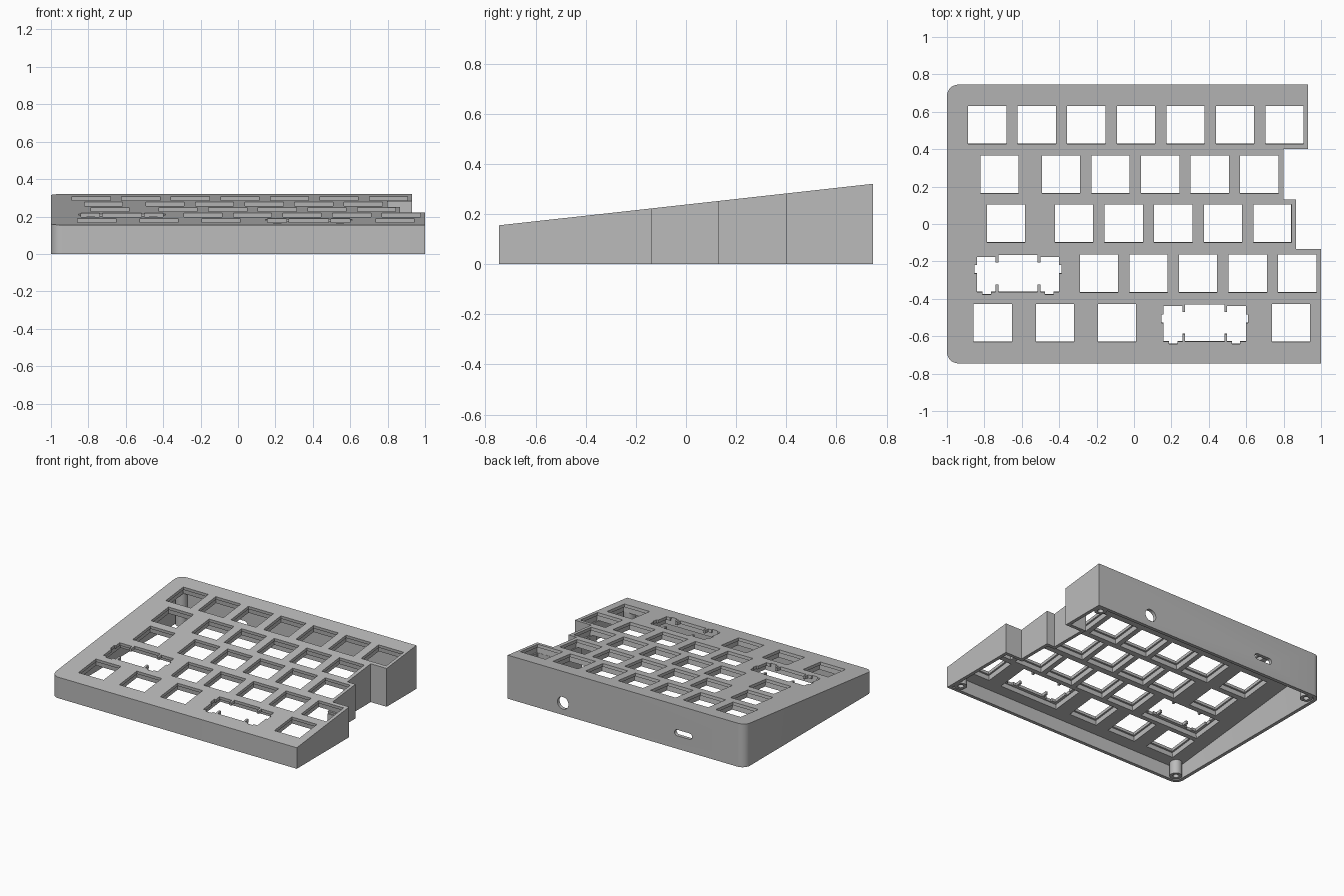
import bpy, bmesh, math
from mathutils import Matrix, Vector

if "Cube" in bpy.data.objects:
    bpy.data.objects.remove(bpy.data.objects["Cube"], do_unlink=True)

SLOPE = math.atan(0.111)
WALL, PLATE, LIP = 0.025, 0.06, 0.022
PITCH, HOLE, UNDER = 0.265, 0.102, 0.114

grey = bpy.data.materials.new("case grey")
grey.use_nodes = True
grey.diffuse_color = (0.5, 0.5, 0.5, 1)
grey.node_tree.nodes["Principled BSDF"].inputs["Base Color"].default_value = (0.5, 0.5, 0.5, 1)


def top_z(y):
    return 0.2375 + math.tan(SLOPE) * y


def prism(bm, points, low, high, matrix=Matrix()):
    """Extrude a flat outline between two height functions."""
    bottom = [bm.verts.new(matrix @ Vector((x, y, low(y)))) for x, y in points]
    top = [bm.verts.new(matrix @ Vector((x, y, high(y)))) for x, y in points]
    bm.faces.new(bottom[::-1])
    bm.faces.new(top)
    n = len(points)
    for i in range(n):
        j = (i + 1) % n
        bm.faces.new((bottom[i], bottom[j], top[j], top[i]))


def finish(name, bm):
    bmesh.ops.recalc_face_normals(bm, faces=bm.faces)
    mesh = bpy.data.meshes.new(name)
    bm.to_mesh(mesh)
    bm.free()
    mesh.materials.append(grey)
    ob = bpy.data.objects.new(name, mesh)
    bpy.context.collection.objects.link(ob)
    return ob


def cut(target, cutter):
    mod = target.modifiers.new("cut", "BOOLEAN")
    mod.operation, mod.solver, mod.object = "DIFFERENCE", "EXACT", cutter
    bpy.context.view_layer.objects.active = target
    bpy.ops.object.modifier_apply(modifier=mod.name)
    bpy.data.objects.remove(cutter, do_unlink=True)


def ring(cx, cy, r, start=0, end=360, n=24):
    step = math.radians(end - start) / n
    count = n if end - start == 360 else n + 1
    return [(cx + r * math.cos(math.radians(start) + i * step),
             cy + r * math.sin(math.radians(start) + i * step)) for i in range(count)]


def outline(d):
    """Case footprint, inset by d, with a staggered right side."""
    r = 0.06 - d
    right = [(1 - d, d - 0.745), (1 - d, -0.135 - d), (0.865 - d, -0.135 - d),
             (0.865 - d, 0.13 - d), (0.8 - d, 0.13 - d), (0.8 - d, 0.4 + d),
             (0.93 - d, 0.4 + d), (0.93 - d, 0.745 - d)]
    return (right + ring(-0.94, 0.685, r, 90, 180, 8)
            + ring(-0.94, -0.685, r, 180, 270, 8))


def box(w, h):
    return [(-w, -h), (w, -h), (w, h), (-w, h)]


# wedge-shaped shell, open underneath
bm = bmesh.new()
prism(bm, outline(0), lambda y: 0, top_z)
case = finish("case_shell", bm)
bm = bmesh.new()
prism(bm, outline(WALL), lambda y: -0.1, lambda y: top_z(y) - PLATE)
cut(case, finish("cavity", bm))

# key positions: single keys and wide keys with stabiliser slots
rows = [(0.529, [-0.785 + PITCH * i for i in range(7)], []),
        (0.265, [-0.72] + [-0.39 + PITCH * i for i in range(5)], []),
        (0.002, [-0.685] + [-0.32 + PITCH * i for i in range(5)], []),
        (-0.265, [-0.187 + PITCH * i for i in range(5)], [-0.62]),
        (-0.529, [-0.755, -0.422, -0.09, 0.84], [0.378])]
half = [(0.105, -0.1), (0.105, -0.06), (0.12, -0.06), (0.12, -0.1), (0.145, -0.1),
        (0.145, -0.113), (0.19, -0.113), (0.19, -0.1), (0.22, -0.1), (0.22, 0),
        (0.232, 0), (0.232, 0.045), (0.22, 0.045), (0.22, 0.09), (0.12, 0.09),
        (0.12, 0.06), (0.105, 0.06), (0.105, 0.1)]
wide = half + [(-x, y) for x, y in reversed(half)]

# openings through the plate, then wider pockets below the clip lip
holes, pockets = bmesh.new(), bmesh.new()
for y, singles, doubles in rows:
    for xs, shape, pocket in ((singles, box(HOLE, HOLE), box(UNDER, UNDER)),
                              (doubles, wide, box(0.24, 0.12))):
        for x in xs:
            frame = Matrix.Translation((x, y, top_z(y))) @ Matrix.Rotation(SLOPE, 4, "X")
            prism(holes, shape, lambda v: -PLATE - 0.02, lambda v: 0.05, frame)
            prism(pockets, pocket, lambda v: -PLATE - 0.004, lambda v: -LIP, frame)
cut(case, finish("key_openings", holes))
cut(case, finish("key_pockets", pockets))

# round and slotted ports in the back wall
bm = bmesh.new()
back = Matrix.Translation((0, 0.73, 0)) @ Matrix.Rotation(math.pi / 2, 4, "X")
slot = (ring(-0.45, 0.118, 0.022, -90, 90, 8) + ring(-0.55, 0.118, 0.022, 90, 270, 8))
for shape in (ring(0.48, 0.088, 0.045), slot):
    prism(bm, shape, lambda v: -0.05, lambda v: 0.05, back)
cut(case, finish("ports", bm))

# screw posts in the corners
posts = {"front_left_side": (-0.93, -0.675), "back_left_side": (-0.93, 0.675),
         "front_right_side": (0.935, -0.68), "back_right_side": (0.865, 0.685)}
for name, (x, y) in posts.items():
    bm = bmesh.new()
    prism(bm, ring(x, y, 0.042), lambda v: 0.004, lambda v: top_z(v) - PLATE / 2)
    post = finish("screw_post_" + name, bm)
    bm = bmesh.new()
    prism(bm, ring(x, y, 0.02), lambda v: -0.05, lambda v: 0.08)
    cut(post, finish("screw_hole", bm))

# smooth rounded surfaces, crisp edges
bpy.ops.object.select_all(action="DESELECT")
for ob in bpy.context.collection.objects:
    if ob.type == "MESH":
        ob.select_set(True)
        bpy.context.view_layer.objects.active = ob
bpy.ops.object.shade_smooth_by_angle(angle=math.radians(30))
